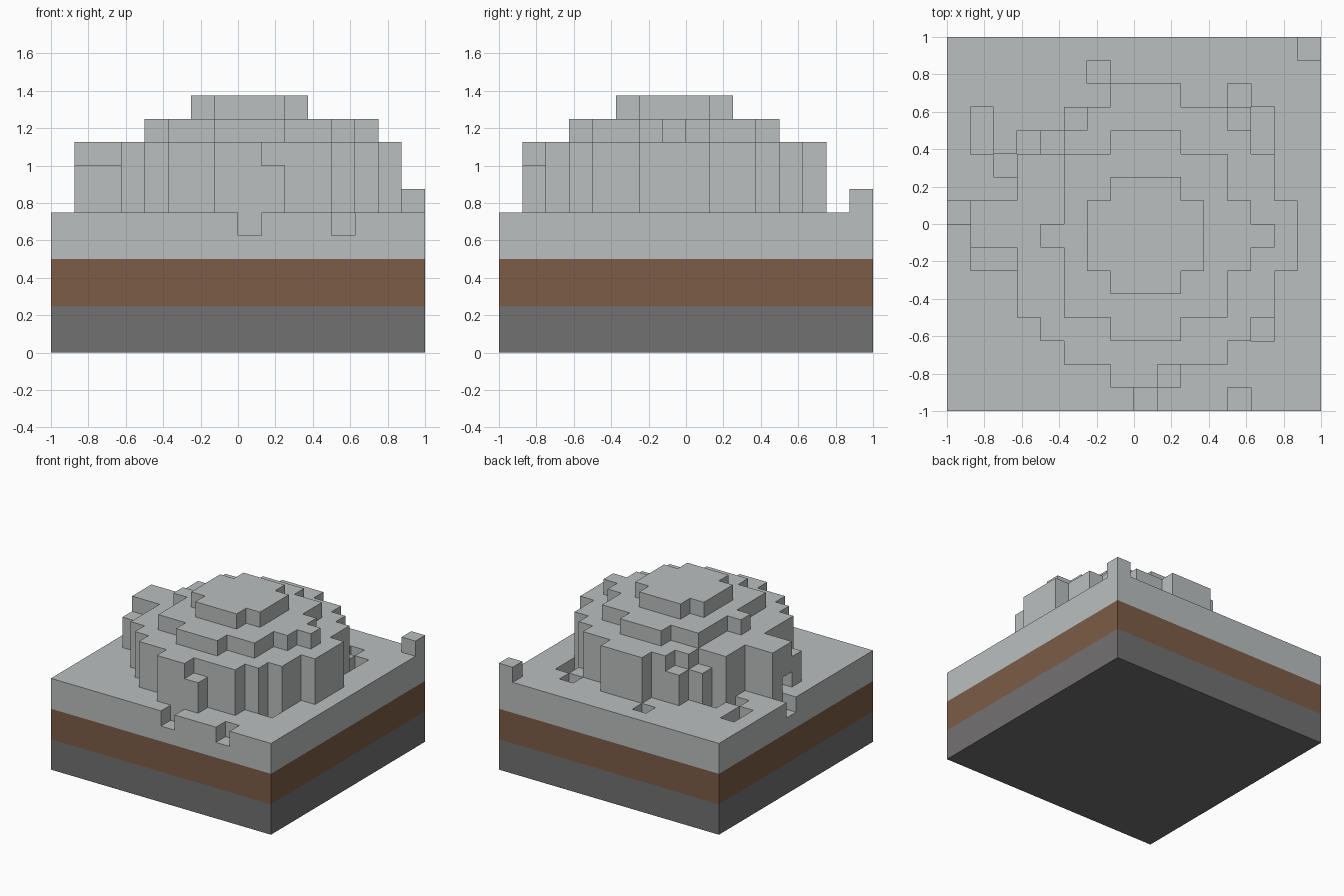
import bpy, bmesh
from math import radians
from mathutils import Vector

cube = bpy.data.objects.get("Cube")
if cube:
    bpy.data.objects.remove(cube, do_unlink=True)

CELL = 0.125

# Plan of the terrain, back row first; each letter is a column height in cells
HEIGHT = {"o": 5, ".": 6, "p": 7, "n": 8, "#": 9, "A": 10, "T": 11}
PLAN = [
    "...............p",
    "......o.........",
    ".......###..o...",
    ".o...n######.o..",
    ".o.on##AAA###o..",
    "..o##AAAAAAA##..",
    "...##AATTTAA##..",
    "o####ATTTTTAA##.",
    ".###AATTTTTAAA#.",
    ".nn##ATTTTTAA##.",
    "...##AATTTAA##..",
    "...##AAAAAAA##..",
    "....###AAA###o..",
    ".....#######....",
    ".......##n......",
    "........o...o...",
][::-1]
SIZE = len(PLAN)
OPENING = {(1, 7, 6)}  # small recess at the foot of the dome


def solid(i, j, k):
    if not (0 <= i < SIZE and 0 <= j < SIZE) or k < 0 or (i, j, k) in OPENING:
        return False
    return k < HEIGHT[PLAN[j][i]]


def material(name, color):
    mat = bpy.data.materials.new(name)
    mat.use_nodes = True
    mat.diffuse_color = (*color, 1)
    mat.node_tree.nodes["Principled BSDF"].inputs["Base Color"].default_value = (*color, 1)
    return mat


def block_layer(name, low, high, mat):
    """Outer skin of the solid cells between two levels, flat areas merged."""
    bm = bmesh.new()
    for j in range(SIZE):
        for i in range(SIZE):
            for k in range(low, high):
                if not solid(i, j, k):
                    continue
                centre = Vector((i + 0.5 - SIZE / 2, j + 0.5 - SIZE / 2, k + 0.5))
                for axis in range(3):
                    for sign in (-1, 1):
                        step = [0, 0, 0]
                        step[axis] = sign
                        if solid(i + step[0], j + step[1], k + step[2]):
                            continue
                        n = Vector(step) / 2
                        u, v = Vector((0, 0, 0)), Vector((0, 0, 0))
                        u[(axis + 1) % 3] = 0.5
                        v[(axis + 2) % 3] = 0.5 * sign
                        corners = (-u - v, u - v, u + v, v - u)
                        bm.faces.new([bm.verts.new((centre + n + c) * CELL) for c in corners])
    bmesh.ops.remove_doubles(bm, verts=bm.verts, dist=0.001)
    bmesh.ops.dissolve_limit(bm, angle_limit=radians(1), verts=bm.verts, edges=bm.edges)
    mesh = bpy.data.meshes.new(name)
    bm.to_mesh(mesh)
    bm.free()
    mesh.materials.append(mat)
    obj = bpy.data.objects.new(name, mesh)
    bpy.context.collection.objects.link(obj)
    return obj


dark_stone = material("dark_stone", (0.171, 0.165, 0.168))
brown_soil = material("brown_soil", (0.202, 0.107, 0.061))
pale_stone = material("pale_stone", (0.497, 0.521, 0.519))

# Strata from the ground up, then the stepped dome
block_layer("bedrock", 0, 2, dark_stone)
block_layer("soil", 2, 4, brown_soil)
block_layer("stone_ground", 4, 6, pale_stone)
block_layer("dome_wall", 6, 9, pale_stone)
block_layer("dome_middle_step", 9, 10, pale_stone)
block_layer("dome_top_step", 10, 11, pale_stone)
